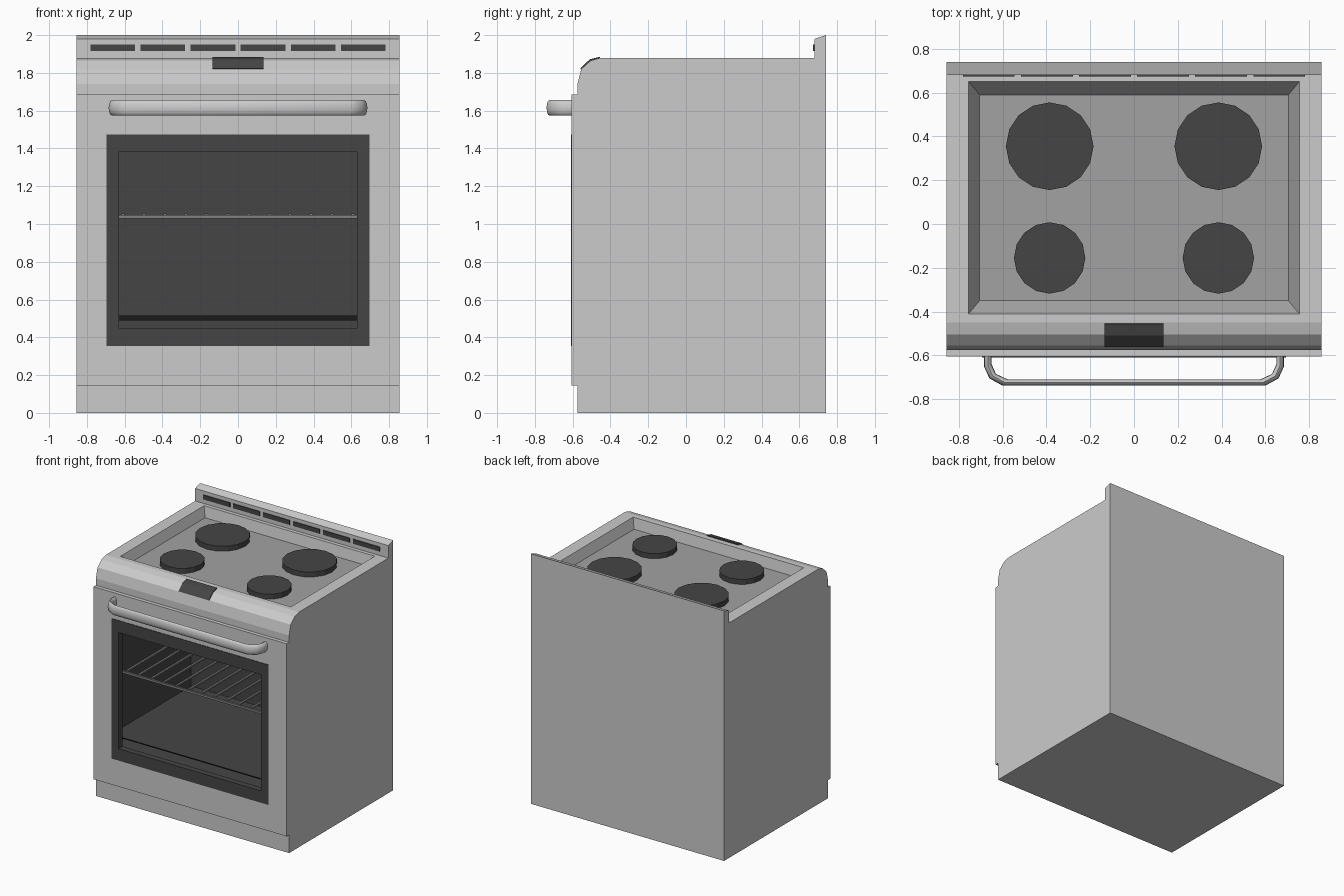
import bpy, bmesh, math
from mathutils import Vector

if "Cube" in bpy.data.objects:
    bpy.data.objects.remove(bpy.data.objects["Cube"])


def material(name, v):
    m = bpy.data.materials.new(name)
    m.diffuse_color = (v, v, v, 1)
    m.use_nodes = True
    m.node_tree.nodes["Principled BSDF"].inputs["Base Color"].default_value = m.diffuse_color
    return m


STEEL = material("light_steel", 0.60)
HOB = material("hob_grey", 0.36)
DARK = material("dark_enamel", 0.06)
WIRE = material("rack_grey", 0.22)


def finish(name, bm, mat, recalc=True):
    if recalc:
        bmesh.ops.remove_doubles(bm, verts=bm.verts, dist=1e-5)
        bmesh.ops.recalc_face_normals(bm, faces=bm.faces)
    me = bpy.data.meshes.new(name)
    bm.to_mesh(me)
    bm.free()
    me.materials.append(mat)
    ob = bpy.data.objects.new(name, me)
    bpy.context.collection.objects.link(ob)
    return ob


def bridge(bm, a, b):
    """Quads between two closed loops of points."""
    va, vb = [bm.verts.new(p) for p in a], [bm.verts.new(p) for p in b]
    n = len(a)
    for i in range(n):
        j = (i + 1) % n
        bm.faces.new((va[i], va[j], vb[j], vb[i]))


def face(bm, pts):
    bm.faces.new([bm.verts.new(p) for p in pts])


def rect_xz(x, z0, z1, y):
    return [(-x, y, z0), (x, y, z0), (x, y, z1), (-x, y, z1)]


def rect_xy(x, y0, y1, z):
    return [(-x, y0, z), (x, y0, z), (x, y1, z), (-x, y1, z)]


def box(name, x0, x1, y0, y1, z0, z1, mat):
    bm = bmesh.new()
    lo = [(x0, y0, z0), (x1, y0, z0), (x1, y1, z0), (x0, y1, z0)]
    hi = [(x, y, z1) for x, y, _ in lo]
    bridge(bm, lo, hi)
    face(bm, lo)
    face(bm, hi)
    return finish(name, bm, mat)


W = 0.855
DOOR_Y = -0.605
OPEN = (0.63, 0.45, 1.38)       # window half width, bottom, top

# Body: side profile swept across x, leaving the door and hob faces open for rings
profile = [(-0.575, 0), (-0.575, 0.145), (DOOR_Y, 0.145), (DOOR_Y, 1.685),
           (-0.575, 1.685), (-0.575, 1.74), (-0.555, 1.82), (-0.505, 1.865),
           (-0.45, 1.88), (0.68, 1.88), (0.68, 1.98), (0.74, 2.0), (0.74, 0)]
bm = bmesh.new()
n = len(profile)
for i, (a, b) in enumerate(zip(profile, profile[1:] + profile[:1])):
    if i not in (2, 8):
        face(bm, [(-W, *a), (W, *a), (W, *b), (-W, *b)])
for s in (-W, W):
    face(bm, [(s, *p) for p in profile])
bridge(bm, rect_xz(W, 0.145, 1.685, DOOR_Y), rect_xz(*OPEN, DOOR_Y))
bridge(bm, rect_xy(W, -0.45, 0.68, 1.88), rect_xy(0.755, -0.41, 0.65, 1.88))
finish("body", bm, STEEL)

# Recessed hob tray with sloping walls, normals facing up and inward
bm = bmesh.new()
floor = rect_xy(0.705, -0.35, 0.59, 1.82)
bridge(bm, rect_xy(0.755, -0.41, 0.65, 1.88), floor)
face(bm, floor)
bmesh.ops.remove_doubles(bm, verts=bm.verts, dist=1e-5)
for f in bm.faces:
    f.normal_update()
    if f.normal.z < 0:
        f.normal_flip()
finish("hob_recess", bm, HOB, False)

# Oven cavity seen through the window, normals facing inward
bm = bmesh.new()
back_of_door, back = -0.56, 0.465
bridge(bm, rect_xz(*OPEN, DOOR_Y), rect_xz(*OPEN, back_of_door))
inner = (0.74, 0.42, 1.5)
bridge(bm, rect_xz(*OPEN, back_of_door), rect_xz(*inner, back_of_door))
bridge(bm, rect_xz(*inner, back_of_door), rect_xz(*inner, back))
face(bm, rect_xz(*inner, back))
bmesh.ops.remove_doubles(bm, verts=bm.verts, dist=1e-5)
for f in bm.faces:
    f.normal_update()
    c = f.calc_center_median()
    if f.normal.dot(Vector((0, -0.05, 0.95)) - c) < 0:
        f.normal_flip()
finish("oven_cavity", bm, DARK, False)

# Dark window frame plate on the door
bm = bmesh.new()
outer = (0.695, 0.355, 1.475)
front = DOOR_Y - 0.004
bridge(bm, rect_xz(*outer, DOOR_Y), rect_xz(*outer, front))
bridge(bm, rect_xz(*outer, front), rect_xz(*OPEN, front))
bridge(bm, rect_xz(*OPEN, front), rect_xz(*OPEN, DOOR_Y))
finish("window_frame", bm, DARK)

# Baking tray with tapered edge
bm = bmesh.new()
lo, hi = rect_xy(0.71, -0.52, 0.43, 0.49), rect_xy(0.738, -0.55, 0.46, 0.515)
bridge(bm, lo, hi)
face(bm, lo)
face(bm, hi)
finish("baking_tray", bm, DARK)

# Oven rack: two cross bars and twelve wires
for name, y in (("rack_front_bar", -0.54), ("rack_back_bar", 0.44)):
    box(name, -0.735, 0.735, y - 0.008, y + 0.008, 1.03, 1.047, WIRE)
for i in range(12):
    x = (i - 5.5) * 0.1105
    box("rack_wire", x - 0.008, x + 0.008, -0.54, 0.44, 1.044, 1.056, WIRE)

# Hotplates
for s in (-1, 1):
    for y, r in ((0.355, 0.2), (-0.155, 0.163)):
        bm = bmesh.new()
        bmesh.ops.create_cone(bm, cap_ends=True, segments=16, radius1=r,
                              radius2=r, depth=0.04)
        bmesh.ops.translate(bm, verts=bm.verts, vec=(s * 0.385, y, 1.84))
        finish("hotplate", bm, DARK)

# Vents on the splashback
for i in range(6):
    x = (i - 2.5) * 0.265
    box("vent", x - 0.118, x + 0.118, 0.673, 0.681, 1.915, 1.95, DARK)

# Display plate following the curved control panel
bm = bmesh.new()
base = [(-0.555, 1.82), (-0.505, 1.865), (-0.455, 1.8787)]
raised = [(-0.561, 1.823), (-0.509, 1.872), (-0.457, 1.885)]
loop = base + raised[::-1]
left, right = [[(s, *p) for p in loop] for s in (-0.135, 0.135)]
bridge(bm, left, right)
face(bm, left)
face(bm, right)
finish("display", bm, DARK)

# Door handle: oval section swept along a bent path (outer and inner edges)
half = [((-0.685, -0.604), (-0.65, -0.604)), ((-0.685, -0.65), (-0.65, -0.64)),
        ((-0.66, -0.705), (-0.63, -0.685)), ((-0.6, -0.738), (-0.575, -0.71))]
path = half + [((-o[0], o[1]), (-i[0], i[1])) for o, i in half[::-1]]
bm = bmesh.new()
rings = []
for o, i in path:
    o, i = Vector(o), Vector(i)
    pts = []
    for k in range(12):
        a = math.tau * k / 12
        p = (o + i) / 2 + (o - i) / 2 * math.cos(a)
        pts.append((p.x, p.y, 1.615 + 0.041 * math.sin(a)))
    rings.append(pts)
for a, b in zip(rings, rings[1:]):
    bridge(bm, a, b)
handle = finish("door_handle", bm, STEEL)
bpy.context.view_layer.objects.active = handle
handle.select_set(True)
bpy.ops.object.shade_smooth_by_angle(angle=math.radians(50))
